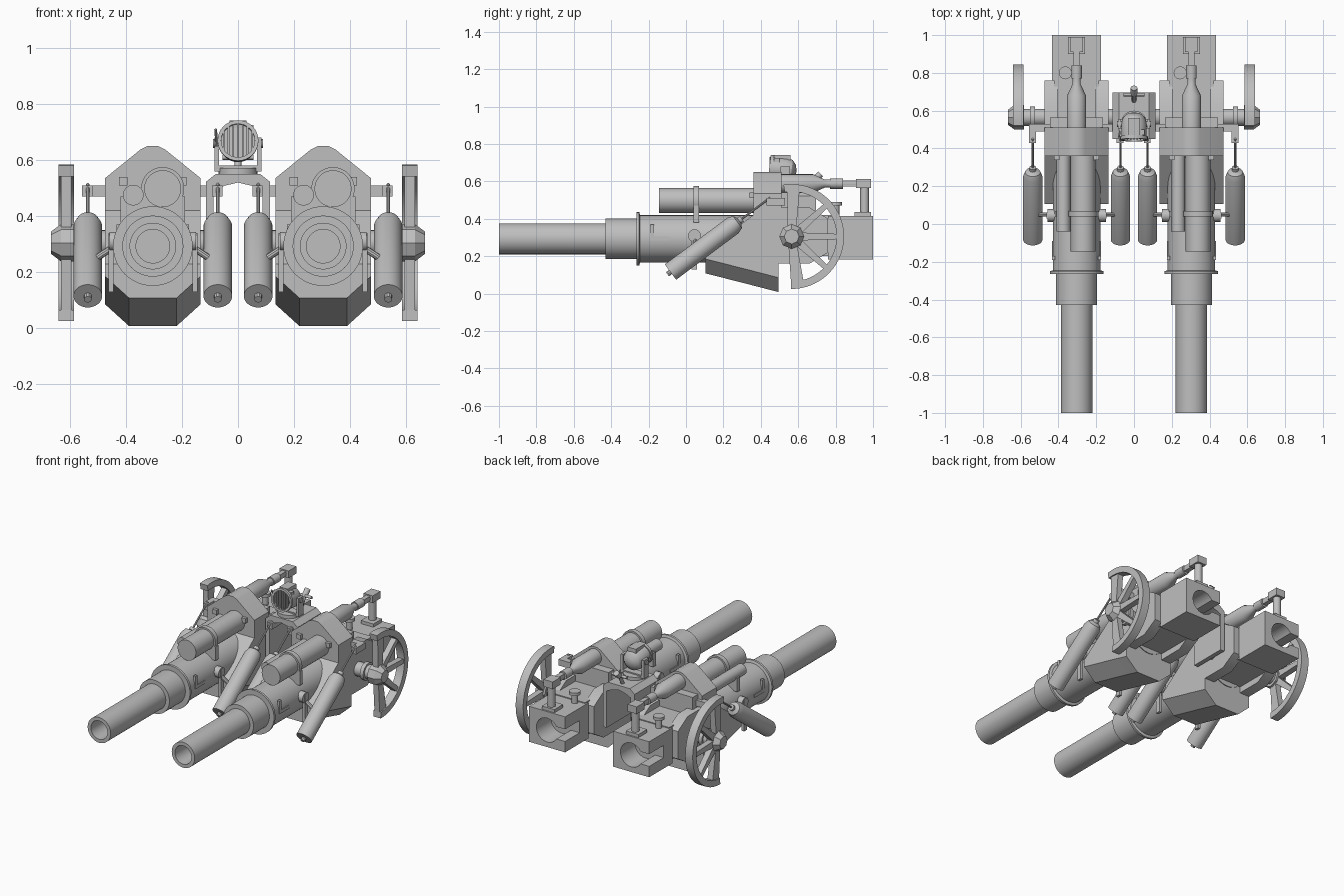
import bpy, bmesh
from math import sin, cos, pi, radians, asin
from mathutils import Vector

cube = bpy.data.objects.get("Cube")
if cube:
    bpy.data.objects.remove(cube, do_unlink=True)

grey = bpy.data.materials.new("steel grey")
grey.use_nodes = True
grey.diffuse_color = (0.52, 0.52, 0.52, 1)
grey.node_tree.nodes["Principled BSDF"].inputs["Base Color"].default_value = grey.diffuse_color
parts = []


def finish(name, bm):
    bmesh.ops.recalc_face_normals(bm, faces=bm.faces)
    mesh = bpy.data.meshes.new(name)
    bm.to_mesh(mesh)
    bm.free()
    mesh.materials.append(grey)
    ob = bpy.data.objects.new(name, mesh)
    bpy.context.collection.objects.link(ob)
    parts.append(ob)
    return ob


def prism(name, pts, lo, hi, axis):
    """Extrude a 2D outline along x, y or z."""
    place = {"x": lambda a, b, t: (t, a, b), "y": lambda a, b, t: (a, t, b), "z": lambda a, b, t: (a, b, t)}[axis]
    bm = bmesh.new()
    face = bm.faces.new([bm.verts.new(place(a, b, lo)) for a, b in pts])
    out = bmesh.ops.extrude_face_region(bm, geom=[face])["geom"]
    step = Vector(place(0, 0, hi - lo))
    bmesh.ops.translate(bm, verts=[v for v in out if isinstance(v, bmesh.types.BMVert)], vec=step)
    return finish(name, bm)


def box(name, x0, x1, y0, y1, z0, z1):
    return prism(name, [(x0, y0), (x1, y0), (x1, y1), (x0, y1)], z0, z1, "z")


def lathe(name, profile, start, direction, n=40):
    """Spin (radius, distance) pairs about an axis."""
    bm = bmesh.new()
    verts = [bm.verts.new((r, 0, d)) for r, d in profile]
    edges = [bm.edges.new(pair) for pair in zip(verts, verts[1:])]
    bmesh.ops.spin(bm, geom=verts + edges, cent=(0, 0, 0), axis=(0, 0, 1), angle=2 * pi, steps=n)
    bmesh.ops.remove_doubles(bm, verts=bm.verts, dist=0.0002)
    turn = Vector((0, 0, 1)).rotation_difference(Vector(direction)).to_matrix()
    bmesh.ops.rotate(bm, verts=bm.verts, cent=(0, 0, 0), matrix=turn)
    bmesh.ops.translate(bm, verts=bm.verts, vec=start)
    return finish(name, bm)


def rod(name, a, b, r, r2=None, n=24):
    a, b = Vector(a), Vector(b)
    length = (b - a).length
    return lathe(name, [(0, 0), (r, 0), (r if r2 is None else r2, length), (0, length)], a, b - a, n)


def arc(r, a0, a1, n, cy, cz):
    return [(cy + r * cos(a0 + (a1 - a0) * i / n), cz + r * sin(a0 + (a1 - a0) * i / n)) for i in range(n + 1)]


BORE = 0.293
AXLE_Y, AXLE_Z = 0.565, 0.305


def gun(cx, side):
    # stepped barrel with open bore
    lathe("barrel", [(0, 0.4), (0.06, 0.4), (0.06, 0), (0.083, 0), (0.083, 0.57), (0.109, 0.57), (0.109, 0.735),
                     (0.142, 0.735), (0.142, 0.75), (0.126, 0.755), (0.126, 1.5), (0, 1.5)],
          (cx, -1, BORE), (0, 1, 0), 48)

    # recoil cylinders and strap
    rod("large_recoil_cylinder", (cx + 0.035, -0.145, 0.498), (cx + 0.035, 0.4, 0.498), 0.066, n=36)
    rod("small_recoil_cylinder", (cx - 0.07, -0.04, 0.475), (cx - 0.07, 0.4, 0.475), 0.037)
    rod("strap_ring", (cx + 0.035, 0.04, 0.498), (cx + 0.035, 0.07, 0.498), 0.077, n=36)
    box("strap_block", cx - 0.115, cx + 0.115, 0.04, 0.07, 0.38, 0.47)

    # cradle hull, sloping down towards the back
    bm = bmesh.new()
    rings = []
    for y, drop, top in ((0.105, 0, 0.23), (0.36, 0.065, 0.42), (0.495, 0.1, 0.42)):
        outline = [(-0.085, 0.108 - drop), (0.085, 0.108 - drop), (0.17, 0.185 - drop), (0.17, top),
                   (-0.17, top), (-0.17, 0.185 - drop)]
        rings.append([bm.verts.new((cx + x, y, max(z, 0))) for x, z in outline])
    for a, b in zip(rings, rings[1:]):
        for i in range(6):
            j = (i + 1) % 6
            bm.faces.new((a[i], a[j], b[j], b[i]))
    bm.faces.new(rings[0])
    bm.faces.new(rings[-1])
    finish("cradle_hull", bm)

    # pointed housing and rear body
    prism("housing", [(cx + x, z) for x, z in ((-0.17, 0.4), (0.17, 0.4), (0.17, 0.536), (0.045, 0.637), (0.02, 0.65),
                                               (-0.02, 0.65), (-0.045, 0.637), (-0.17, 0.536))], 0.36, 0.51, "y")
    box("housing_step", cx - 0.14, cx + 0.14, 0.5, 0.565, 0.3, 0.54)
    for s in (-1, 1):
        x0, x1 = sorted((cx + s * 0.1, cx + s * 0.17))
        prism("rear_cheek", [(0.49, 0.16), (0.66, 0.16), (0.76, 0.22), (0.76, 0.4), (0.66, 0.46), (0.49, 0.46)],
              x0, x1, "x")
        box("housing_lug", cx + s * 0.105 - 0.015, cx + s * 0.105 + 0.015, 0.34, 0.37, 0.51, 0.54)
    box("rear_body", cx - 0.12, cx + 0.12, 0.49, 0.78, 0.2, 0.42)

    # breech block with a round chamber open to one side
    a = pi - asin(0.04 / 0.078)
    notch = arc(0.078, -a, a, 28, cx, BORE)
    w = 0.13
    outline = [(cx - w, BORE - 0.04)] + notch + [(cx - w, BORE + 0.04), (cx - w, 0.414), (cx + w, 0.414),
                                                 (cx + w, 0.182), (cx - w, 0.182)]
    prism("breech_block", outline, 0.85, 1.0, "y")
    box("breech_base", cx - w, cx + w, 0.76, 0.85, 0.182, 0.414)

    # piston running from the housing to a post on the breech
    lathe("piston", [(0, 0), (0.05, 0), (0.05, 0.18), (0.022, 0.24), (0.022, 0.27), (0.028, 0.27), (0.028, 0.34),
                     (0.016, 0.34), (0.016, 0.48), (0, 0.48)], (cx, 0.5, 0.588), (0, 1, 0), 24)
    box("post_head", cx - 0.033, cx + 0.033, 0.91, 0.99, 0.565, 0.612)
    box("post_arm", cx - 0.015, cx + 0.015, 0.84, 0.92, 0.572, 0.605)
    rod("post", (cx, 0.955, 0.41), (cx, 0.955, 0.57), 0.024, n=16)
    box("post_foot", cx - 0.045, cx + 0.045, 0.9, 0.99, 0.41, 0.435)
    rod("short_post", (cx - 0.06, 0.8, 0.41), (cx - 0.06, 0.8, 0.47), 0.02, n=16)
    rod("short_post_cap", (cx - 0.06, 0.8, 0.47), (cx - 0.06, 0.8, 0.49), 0.034, n=20)

    for s in (-1, 1):
        # slanted balance cylinders
        bx = cx + s * 0.232
        low, high = Vector((bx, -0.083, 0.115)), Vector((bx, 0.275, 0.382))
        d = (high - low).normalized()
        length = (high - low).length
        lathe("balance_cylinder", [(0, 0), (0.051, 0), (0.051, length - 0.03), (0.04, length), (0.018, length + 0.012),
                                   (0.018, length + 0.03), (0, length + 0.03)], low, d, 32)
        rod("balance_rod", high, high + d * 0.22, 0.006, n=8)
        rod("balance_foot", low - d * 0.02, low, 0.014, n=10)
        box("balance_arm", bx - 0.02, bx + 0.016, 0.43, 0.53, 0.47, 0.51)
        x0, x1 = sorted((cx + s * 0.13, bx))
        box("balance_arm_root", x0, x1, 0.49, 0.53, 0.47, 0.51)

        # side bracket carrying the balance cylinder
        rod("bracket_pin", (cx + s * 0.11, 0.05, 0.31), (bx, 0.05, 0.23), 0.012, n=10)
        rod("bracket_disc", (cx + s * 0.11, 0.045, 0.31), (cx + s * 0.155, 0.045, 0.31), 0.034, n=20)
        box("bracket_bar", cx + s * 0.15 - 0.009, cx + s * 0.15 + 0.009, 0.03, 0.06, 0.13, 0.34)

        # raised guide on the barrel jacket
        gx = cx + s * 0.122
        box("guide_rail", gx - 0.008, gx + 0.008, -0.19, -0.09, 0.285, 0.305)
        box("guide_stop", gx - 0.008, gx + 0.008, -0.19, -0.17, 0.305, 0.37)

    # axle stubs
    rod("inner_axle", (cx - side * 0.16, AXLE_Y, AXLE_Z), (side * 0.1, AXLE_Y, AXLE_Z), 0.045)
    rod("outer_axle", (cx + side * 0.16, AXLE_Y, AXLE_Z), (side * 0.6, AXLE_Y, AXLE_Z), 0.045)
    rod("axle_collar", (side * 0.525, AXLE_Y, AXLE_Z), (side * 0.55, AXLE_Y, AXLE_Z), 0.058, n=16)

    # half wheel with tapered spokes and eight-sided hub
    x0, x1 = sorted((side * 0.586, side * 0.64))
    a0, a1 = radians(-91), radians(99)
    rim = arc(0.28, a0, a1, 36, AXLE_Y, AXLE_Z) + arc(0.24, a1, a0, 36, AXLE_Y, AXLE_Z)
    prism("wheel_rim", rim, x0, x1, "x")
    for deg, wide in ((-83, 0.034), (-42, 0.014), (0, 0.014), (42, 0.014), (88, 0.034)):
        c, s = cos(radians(deg)), sin(radians(deg))
        quad = [(0.03, -0.022), (0.25, -wide), (0.25, wide), (0.03, 0.022)]
        prism("wheel_spoke", [(AXLE_Y + r * c - t * s, AXLE_Z + r * s + t * c) for r, t in quad],
              x0 + 0.008, x1 - 0.008, "x")
    lathe("wheel_hub", [(0, 0), (0.066, 0), (0.066, 0.05), (0.04, 0.085), (0, 0.085)],
          (side * 0.582, AXLE_Y, AXLE_Z), (side, 0, 0), 8)


gun(-0.304, -1)
gun(0.304, 1)

# bridge between the guns
half = [(0.115, 0.25), (0.115, 0.522), (0.08, 0.55)]
inner = [(0.0, 0.52), (0.05, 0.508), (0.087, 0.49), (0.087, 0.25)]
outline = half + [(-x, z) for x, z in half[::-1]] + [(-x, z) for x, z in inner[::-1]] + inner[1:]
prism("bridge", outline, 0.45, 0.695, "y")

# searchlight on its yoke
LZ = 0.66
rod("yoke_base", (0, 0.53, 0.545), (0, 0.53, 0.572), 0.07, n=24)
box("yoke_foot", -0.08, 0.08, 0.505, 0.555, 0.56, 0.58)
for s in (-1, 1):
    box("yoke_arm", s * 0.076 - 0.008, s * 0.076 + 0.008, 0.505, 0.555, 0.56, 0.68)
    rod("yoke_pivot", (s * 0.06, 0.53, LZ), (s * 0.09, 0.53, LZ), 0.016, n=12)
tilt = Vector((0, 1, -0.12)).normalized()
front = Vector((0, 0.445, LZ + 0.01))
lathe("lamp_drum", [(0, 0.02), (0.06, 0.02), (0.06, 0), (0.073, 0), (0.073, 0.018), (0.067, 0.018), (0.067, 0.09),
                    (0.058, 0.12), (0.035, 0.14), (0, 0.147)], front, tilt, 32)
for i in range(-3, 4):
    x = i * 0.017
    h = (0.061 ** 2 - x * x) ** 0.5
    box("lamp_slat", x - 0.003, x + 0.003, 0.446, 0.466, LZ + 0.01 - h, LZ + 0.01 + h)
box("lamp_vent", -0.03, 0.03, 0.47, 0.56, 0.715, 0.742)
box("lamp_clip", 0.035, 0.055, 0.47, 0.5, 0.7, 0.725)
rod("lamp_lever", (-0.075, 0.49, 0.65), (-0.08, 0.46, 0.71), 0.005, n=8)

# aiming handle behind the lamp
rod("handle_stalk", (0, 0.65, 0.54), (0, 0.69, 0.62), 0.012, n=12)
rod("handle_bar", (-0.055, 0.685, 0.61), (0.055, 0.685, 0.61), 0.009, n=12)
rod("handle_knob", (0, 0.69, 0.61), (0, 0.72, 0.64), 0.018, n=12)

# smooth the round parts and keep the edges sharp
bpy.ops.object.select_all(action="DESELECT")
for ob in parts:
    ob.select_set(True)
bpy.context.view_layer.objects.active = parts[0]
bpy.ops.object.shade_smooth_by_angle(angle=radians(32))
